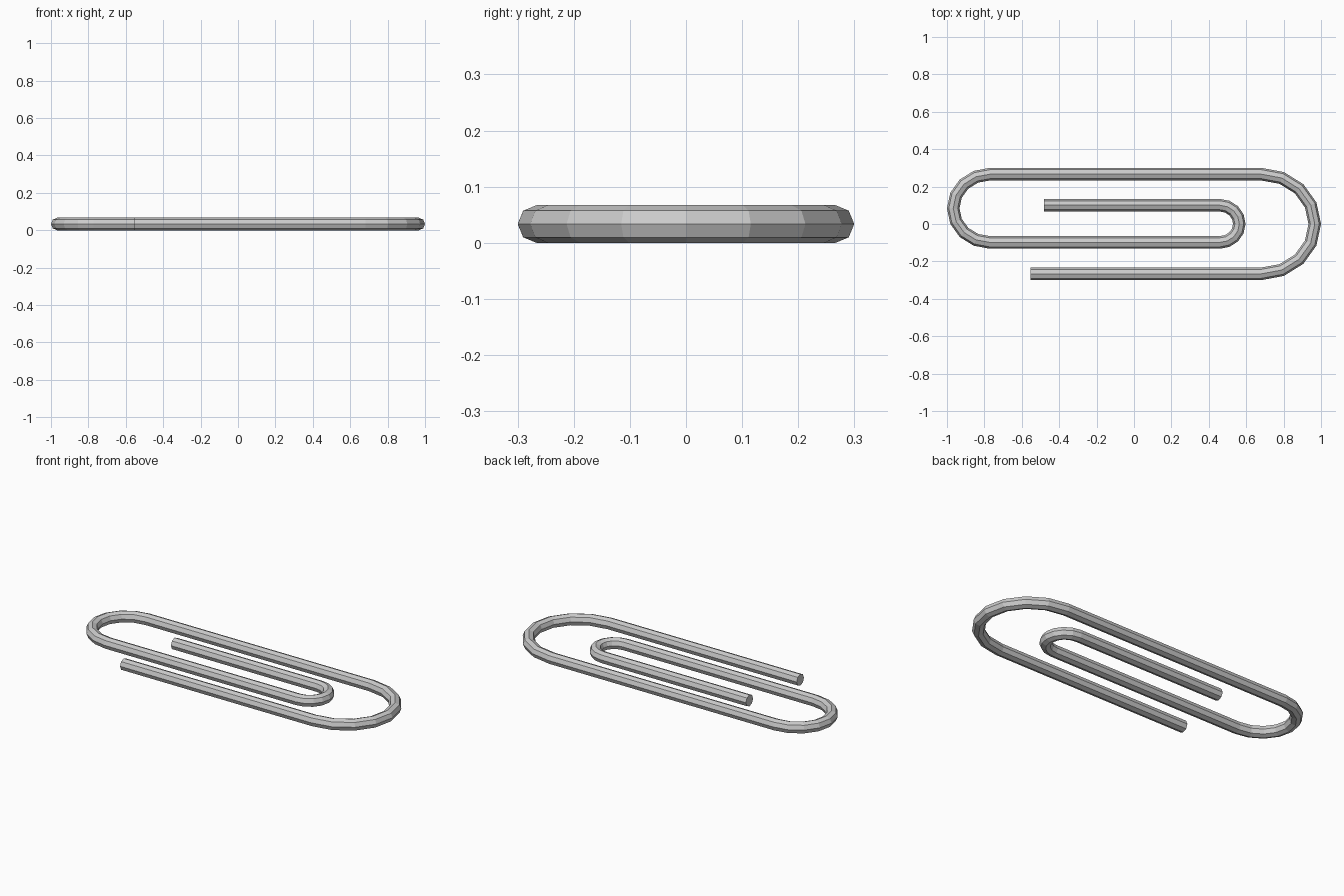
import bpy, bmesh
from math import sin, cos, pi
from mathutils import Vector

if "Cube" in bpy.data.objects:
    bpy.data.objects.remove(bpy.data.objects["Cube"])

R = 0.0335      # wire radius
SIDES = 8       # octagonal wire
STEPS = 8       # segments per half-turn


def bend(cx, cy, rx, ry, start, direction):
    """Half-ellipse of centreline points."""
    pts = []
    for i in range(STEPS + 1):
        a = start + direction * pi * i / STEPS
        pts.append(Vector((cx + rx * cos(a), cy + ry * sin(a), R)))
    return pts


# Centreline: outer leg, big bend, back bend, inner bend, inner leg
path = [Vector((-0.553, -0.2665, R))]
path += bend(0.68, 0.0, 0.2865, 0.2665, -pi / 2, 1)
path += bend(-0.77, 0.084, 0.1965, 0.1825, pi / 2, 1)
path += bend(0.458, 0.001, 0.105, 0.0995, -pi / 2, 1)
path += [Vector((-0.481, 0.1005, R))]


def sweep_wire(name, pts):
    """Sweep an octagon along a flat path and cap both ends."""
    bm = bmesh.new()
    rings = []
    for i, p in enumerate(pts):
        t = Vector((0, 0, 0))
        if i > 0:
            t += (p - pts[i - 1]).normalized()
        if i < len(pts) - 1:
            t += (pts[i + 1] - p).normalized()
        t.normalize()
        side = Vector((t.y, -t.x, 0))
        rings.append([bm.verts.new(p + side * R * cos(2 * pi * k / SIDES)
                                   + Vector((0, 0, R * sin(2 * pi * k / SIDES))))
                      for k in range(SIDES)])
    for a, b in zip(rings, rings[1:]):
        for k in range(SIDES):
            n = (k + 1) % SIDES
            bm.faces.new((a[k], a[n], b[n], b[k]))
    bm.faces.new(rings[0])
    bm.faces.new(rings[-1])
    bmesh.ops.recalc_face_normals(bm, faces=bm.faces)
    mesh = bpy.data.meshes.new(name)
    bm.to_mesh(mesh)
    bm.free()
    obj = bpy.data.objects.new(name, mesh)
    bpy.context.collection.objects.link(obj)
    return obj


sweep_wire("paper_clip_wire", path)
